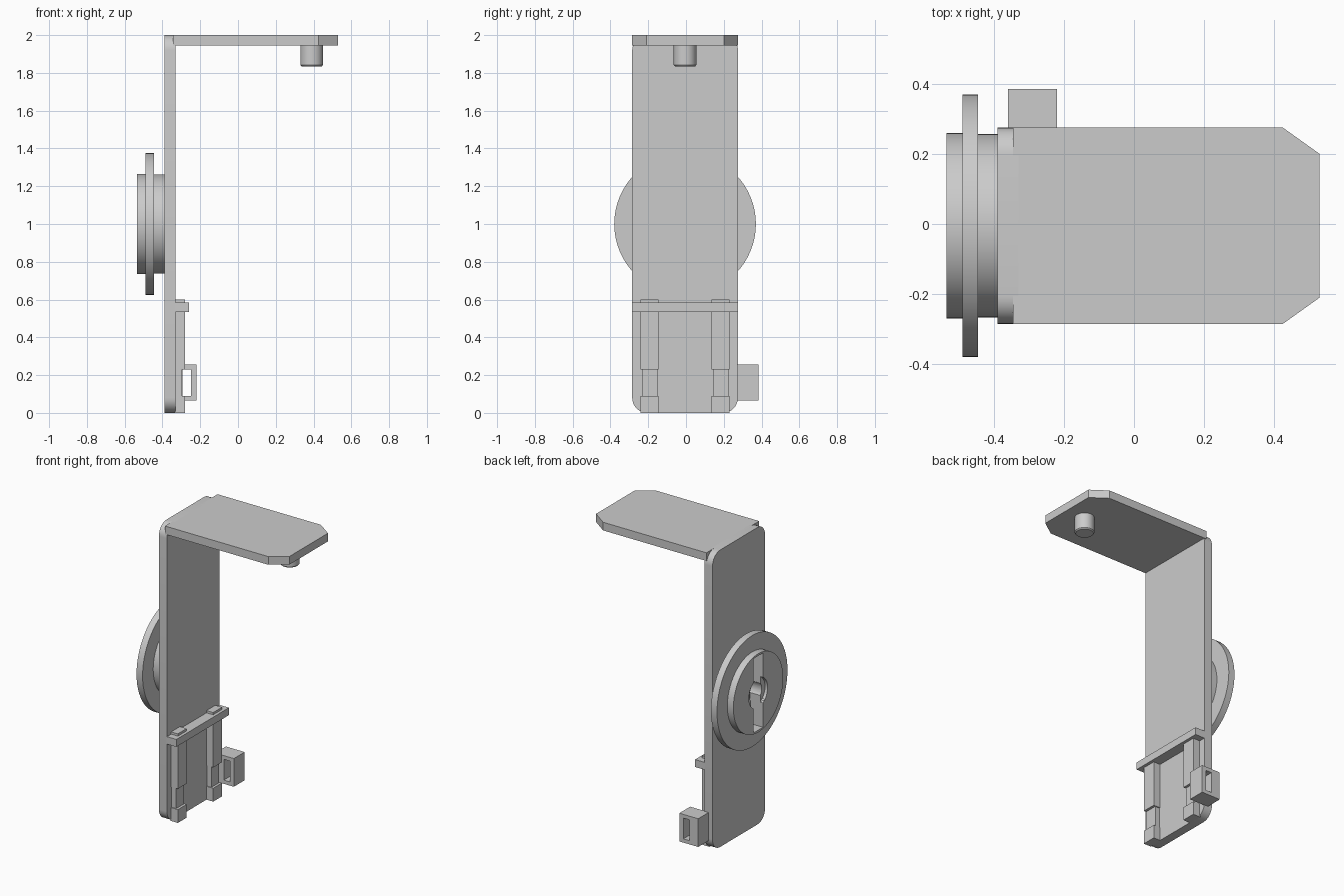
import bpy, bmesh, math
from mathutils import Vector, Matrix

if "Cube" in bpy.data.objects:
    bpy.data.objects.remove(bpy.data.objects["Cube"], do_unlink=True)

grey = bpy.data.materials.new("plain grey")
grey.use_nodes = True
grey.diffuse_color = (0.6, 0.6, 0.6, 1)
grey.node_tree.nodes["Principled BSDF"].inputs["Base Color"].default_value = (0.6, 0.6, 0.6, 1)

MID = -0.005      # centre line of the bracket in y
HALF = 0.28       # half its width
DISC_Z = 1.0      # height of the wheel axis


def finish(bm, name):
    bmesh.ops.recalc_face_normals(bm, faces=bm.faces)
    mesh = bpy.data.meshes.new(name)
    bm.to_mesh(mesh)
    bm.free()
    mesh.materials.append(grey)
    obj = bpy.data.objects.new(name, mesh)
    bpy.context.collection.objects.link(obj)
    return obj


def smooth(obj):
    bpy.ops.object.select_all(action='DESELECT')
    obj.select_set(True)
    bpy.context.view_layer.objects.active = obj
    bpy.ops.object.shade_smooth_by_angle(angle=math.radians(30))


def box(name, x, y, z):
    bm = bmesh.new()
    bmesh.ops.create_cube(bm, size=1)
    for v in bm.verts:
        v.co = Vector([lo + (c + 0.5) * (hi - lo) for c, (lo, hi) in zip(v.co, (x, y, z))])
    return finish(bm, name)


def extrude(name, points, offset):
    bm = bmesh.new()
    face = bm.faces.new([bm.verts.new(p) for p in points])
    new = bmesh.ops.extrude_face_region(bm, geom=[face])["geom"]
    bmesh.ops.translate(bm, vec=offset, verts=[g for g in new if isinstance(g, bmesh.types.BMVert)])
    return finish(bm, name)


def lathe(name, profile, place, steps=64):
    """Spin (radius, height) pairs about z, then put the result in place."""
    bm = bmesh.new()
    verts = [bm.verts.new((r, 0, h)) for r, h in profile]
    edges = [bm.edges.new(pair) for pair in zip(verts, verts[1:])]
    bmesh.ops.spin(bm, geom=verts + edges, cent=(0, 0, 0), axis=(0, 0, 1),
                   angle=math.tau, steps=steps, use_merge=False)
    bmesh.ops.remove_doubles(bm, verts=bm.verts, dist=1e-4)
    bmesh.ops.transform(bm, matrix=place, verts=bm.verts)
    return finish(bm, name)


def cut(obj, cutter):
    mod = obj.modifiers.new("cut", 'BOOLEAN')
    mod.operation = 'DIFFERENCE'
    mod.solver = 'EXACT'
    mod.object = cutter
    bpy.ops.object.select_all(action='DESELECT')
    obj.select_set(True)
    bpy.context.view_layer.objects.active = obj
    bpy.ops.object.modifier_apply(modifier=mod.name)
    bpy.data.objects.remove(cutter, do_unlink=True)


# Upright plate with rounded corners
radius = 0.08
outline = []
corners = [(1, 1), (-1, 1), (-1, -1), (1, -1)]
for k, (sy, sz) in enumerate(corners):
    for i in range(9):
        a = math.pi / 2 * (k + i / 8)
        outline.append((-0.39,
                        MID + sy * (HALF - radius) + radius * math.cos(a),
                        1 + sz * (1 - radius) + radius * math.sin(a)))
smooth(extrude("upright_plate", outline, (0.06, 0, 0)))

# Top shelf with clipped front corners
half_shelf = [(-0.345, HALF), (0.425, HALF), (0.53, 0.205)]
shelf = [(x, MID + y, 1.945) for x, y in half_shelf]
shelf += [(x, MID - y, 1.945) for x, y in reversed(half_shelf)]
extrude("top_shelf", shelf, (0, 0, 0.055))

# Peg under the shelf
smooth(lathe("shelf_peg", [(0, 1.835), (0.054, 1.835), (0.06, 1.842), (0.06, 1.95), (0, 1.95)],
             Matrix.Translation((0.39, MID, 0)), steps=40))

# Wheel on the outer side: inner hub, wide flange and slotted outer hub
axis = Matrix.Translation((0, MID, DISC_Z)) @ Matrix.Rotation(math.radians(90), 4, 'Y')
wheel = lathe("wheel", [(0, -0.535), (0.265, -0.535), (0.265, -0.49), (0.375, -0.49),
                        (0.375, -0.445), (0.262, -0.445), (0.262, -0.385), (0, -0.385)], axis)
cut(wheel, box("slot_cutter", (-0.6, -0.44), (MID - 0.05, MID + 0.05), (DISC_Z - 0.25, DISC_Z + 0.25)))
for r, depth in ((0.1, -0.515), (0.065, -0.42)):
    cut(wheel, lathe("bore_cutter", [(0, -0.6), (r, -0.6), (r, depth), (0, depth)], axis, steps=32))
smooth(wheel)

# Cross bar over the lower rails
box("cross_bar", (-0.335, -0.26), (MID - HALF, MID + HALF), (0.535, 0.585))

# Two stepped rails, each with a thin neck
for side, s in (("right", -1), ("left", 1)):
    mid = MID + s * 0.188
    for part, front, half, low, high in (("foot", -0.28, 0.047, 0.0, 0.09),
                                         ("neck", -0.297, 0.041, 0.085, 0.235),
                                         ("rail", -0.28, 0.047, 0.23, 0.6)):
        box(f"{side}_{part}", (-0.335, front), (mid - half, mid + half), (low, high))

# Hollow side loop
loop = box("side_loop", (-0.36, -0.22), (0.27, 0.385), (0.065, 0.255))
cut(loop, box("loop_cutter", (-0.295, -0.25), (0.2, 0.5), (0.09, 0.23)))
